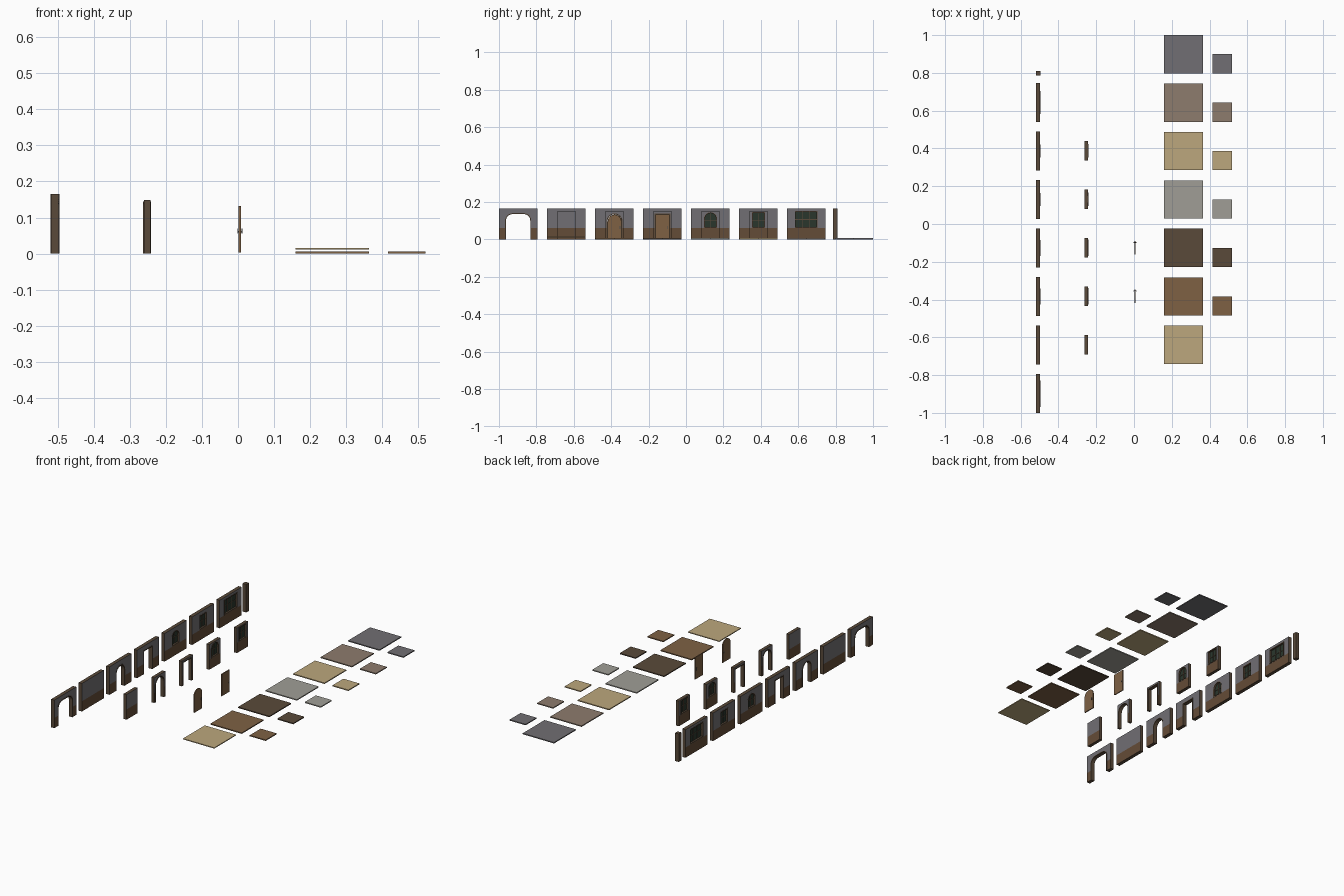
import bpy, bmesh, math
from mathutils import Vector

if "Cube" in bpy.data.objects:
    bpy.data.objects.remove(bpy.data.objects["Cube"])


def lin(c):
    c /= 255
    return c / 12.92 if c < 0.04045 else ((c + 0.055) / 1.055) ** 2.4


def mat(name, r, g, b):
    m = bpy.data.materials.new(name)
    m.diffuse_color = (lin(r), lin(g), lin(b), 1)
    m.use_nodes = True
    m.node_tree.nodes["Principled BSDF"].inputs["Base Color"].default_value = m.diffuse_color
    return m


GREY = mat("slate_grey", 113, 111, 115)
TAUPE = mat("taupe", 141, 124, 109)
SAND = mat("sand", 188, 167, 125)
STONE = mat("light_stone", 160, 158, 150)
DARK = mat("dark_wood", 90, 74, 58)
WOOD = mat("mid_wood", 126, 97, 68)
WAINSCOT = mat("wainscot_wood", 100, 76, 55)
GLASS = mat("green_glass", 42, 54, 44)
METAL = mat("handle_metal", 82, 80, 76)


def finish(bm, name, mats):
    me = bpy.data.meshes.new(name)
    bmesh.ops.recalc_face_normals(bm, faces=bm.faces[:])
    bm.to_mesh(me)
    bm.free()
    for m in mats:
        me.materials.append(m)
    ob = bpy.data.objects.new(name, me)
    bpy.context.collection.objects.link(ob)
    return ob


def box(name, lo, hi, m):
    bm = bmesh.new()
    bmesh.ops.create_cube(bm, size=1)
    for v in bm.verts:
        v.co = Vector([(a + b) / 2 + c * (b - a) for a, b, c in zip(lo, hi, v.co)])
    return finish(bm, name, [m])


def outline(y, w, z0, z1, r=0, n=6):
    """Upright shape in the y-z plane with rounded top corners."""
    a, b = y - w / 2, y + w / 2
    if r == 0:
        return [(a, z0), (a, z1), (b, z1), (b, z0)]
    left = [(a + r - r * math.cos(i * math.pi / 2 / n),
             z1 - r + r * math.sin(i * math.pi / 2 / n)) for i in range(n + 1)]
    right = [(2 * y - p, q) for p, q in reversed(left)]
    if abs(r - w / 2) < 1e-6:
        right = right[1:]
    return [(a, z0)] + left + right + [(b, z0)]


def plate(name, x, t, outer, hole=None, mats=(DARK,), split=None):
    """Extruded outline, with an optional opening; faces coloured by height."""
    loops = [outer]
    if hole:
        if hole[0][1] <= 0.0001:      # the opening reaches the ground
            loops = [outer + hole[::-1]]
        else:
            loops.append(hole)
    bm = bmesh.new()
    edges = []
    for lp in loops:
        vs = [bm.verts.new((x - t / 2, p, q)) for p, q in lp]
        edges += [bm.edges.new((vs[i], vs[(i + 1) % len(vs)])) for i in range(len(vs))]
    bmesh.ops.triangle_fill(bm, edges=edges, use_beauty=True, normal=(1, 0, 0))
    ext = bmesh.ops.extrude_face_region(bm, geom=bm.faces[:])
    bmesh.ops.translate(bm, vec=(t, 0, 0),
                        verts=[g for g in ext["geom"] if isinstance(g, bmesh.types.BMVert)])
    if split:
        bmesh.ops.bisect_plane(bm, geom=bm.verts[:] + bm.edges[:] + bm.faces[:],
                               plane_co=(0, 0, split), plane_no=(0, 0, 1))
        bm.normal_update()
        for f in bm.faces:
            if abs(f.normal.x) > 0.9:
                f.material_index = 1 if f.calc_center_median().z > split else 2
    return finish(bm, name, mats)


def wall(name, x, y, w, h, t, op=None, cols=0, rows=0):
    """Wall section; op = (width, bottom, top, corner radius) of the opening."""
    hole = outline(y, *op) if op else None
    plate(name, x, t, outline(y, w, 0, h), hole, (DARK, GREY, WAINSCOT), 0.06)
    if not op:
        return
    ow, z0, z1, r = op
    e = 0.005
    base = 0 if z0 == 0 else z0 - e
    # moulding around the opening
    plate(name + "_trim", x, t + 0.003,
          outline(y, ow + 2 * e, base, z1 + e, r + e if r else 0), hole)
    if z0 == 0:
        return
    # glazing and bars
    plate(name + "_glass", x, 0.004, hole, mats=(GLASS,))
    b = 0.0015
    for i in range(1, cols):
        yy = y - ow / 2 + ow * i / cols
        box(name + "_upright_bar", (x - .004, yy - b, z0), (x + .004, yy + b, z1 - .001), DARK)
    for i in range(1, rows):
        zz = z0 + (z1 - z0) * i / rows
        box(name + "_cross_bar", (x - .004, y - ow / 2, zz - b), (x + .004, y + ow / 2, zz + b), DARK)


PITCH = 0.2567
ys = [-0.8975 + PITCH * i for i in range(8)]
XW, XH = -0.508, -0.252
ARCH_DOOR = (0.076, 0, 0.134, 0.038)
RECT_DOOR = (0.076, 0, 0.134, 0)
ARCH_WIN = (0.060, 0.066, 0.140, 0.030)
RECT_WIN = (0.060, 0.066, 0.140, 0)

# full-width walls
wall("archway_wall", XW, ys[0], 0.205, 0.165, 0.021, (0.13, 0, 0.135, 0.035))
wall("plain_wall", XW, ys[1], 0.205, 0.165, 0.021)
wall("arched_door_wall", XW, ys[2], 0.205, 0.165, 0.021, ARCH_DOOR)
wall("square_door_wall", XW, ys[3], 0.205, 0.165, 0.021, RECT_DOOR)
wall("arched_window_wall", XW, ys[4], 0.205, 0.165, 0.021, ARCH_WIN, 2, 2)
wall("window_wall", XW, ys[5], 0.205, 0.165, 0.021, RECT_WIN, 2, 2)
wall("wide_window_wall", XW, ys[6], 0.205, 0.165, 0.021, (0.112, 0.066, 0.146, 0), 3, 2)
box("corner_post", (-0.52, 0.785, 0), (-0.496, 0.81, 0.165), DARK)

# half-width walls
half = [("plain", None), ("arched_door", ARCH_DOOR), ("square_door", RECT_DOOR),
        ("arched_window", ARCH_WIN), ("window", RECT_WIN)]
for i, (n, op) in enumerate(half):
    wall("half_" + n + "_wall", XH, ys[i + 1] + 0.002, 0.103, 0.148, 0.019, op, 2, 2)

# loose doors with a handle on each side
for n, y, r in (("arched_door", -0.382, 0.0365), ("square_door", -0.1255, 0)):
    plate(n, 0.005, 0.006, outline(y, 0.073, 0.003, 0.132, r), mats=(WOOD,))
    hy = y + 0.028
    box(n + "_handle_spindle", (-0.001, hy - .002, .058), (0.011, hy + .002, .062), METAL)
    for x in (-0.001, 0.011):
        box(n + "_handle", (x - .001, hy - .0025, .056), (x + .001, hy + .0025, .070), METAL)

# floor tiles, large and small, and the raised ceiling panel
tiles = [(WOOD, -0.485), (DARK, -0.228), (STONE, 0.028), (SAND, 0.285),
         (TAUPE, 0.541), (GREY, 0.797)]
for m, y in tiles:
    box("large_floor", (0.16, y, 0), (0.364, y + 0.203, 0.006), m)
    box("small_floor", (0.416, y, 0), (0.52, y + 0.102, 0.006), m)
box("ceiling_panel", (0.16, -0.741, 0.011), (0.364, -0.538, 0.016), SAND)
